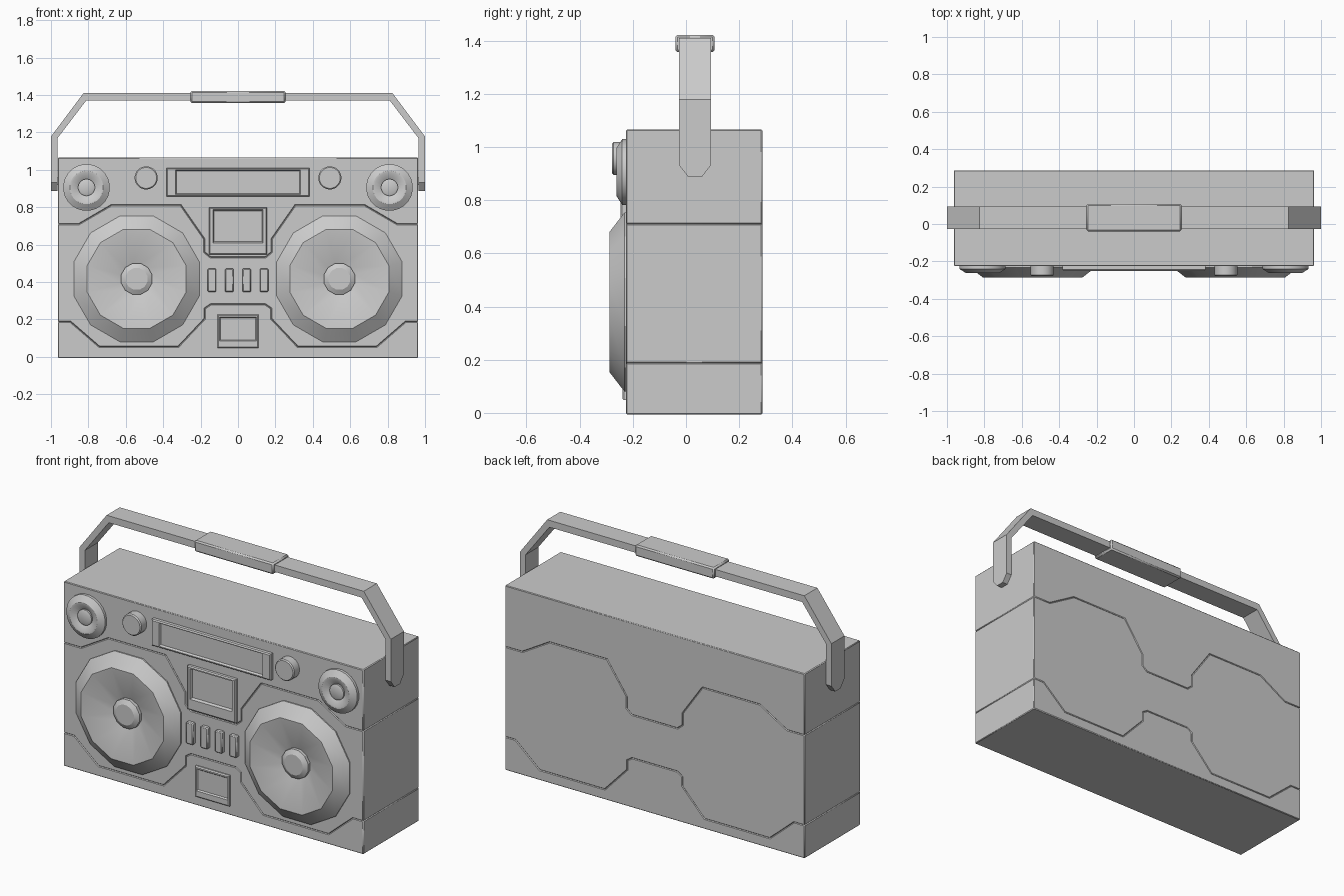
import bpy, bmesh, math
from mathutils import Vector

cube = bpy.data.objects.get("Cube")
if cube:
    bpy.data.objects.remove(cube, do_unlink=True)

grey = bpy.data.materials.new("light_grey")
grey.use_nodes = True
COLOUR = (0.6, 0.6, 0.6, 1)
grey.diffuse_color = COLOUR
grey.node_tree.nodes["Principled BSDF"].inputs["Base Color"].default_value = COLOUR

FRONT, BACK, HALF, TOP = -0.225, 0.287, 0.957, 1.06


def finish(bm, name, bevel=0.0, angle=30):
    bmesh.ops.recalc_face_normals(bm, faces=bm.faces)
    mesh = bpy.data.meshes.new(name)
    bm.to_mesh(mesh)
    bm.free()
    mesh.materials.append(grey)
    ob = bpy.data.objects.new(name, mesh)
    bpy.context.collection.objects.link(ob)
    bpy.ops.object.select_all(action="DESELECT")
    ob.select_set(True)
    bpy.context.view_layer.objects.active = ob
    bpy.ops.object.shade_smooth_by_angle(angle=math.radians(angle))
    if bevel:
        mod = ob.modifiers.new("soft_edges", "BEVEL")
        mod.width, mod.segments, mod.limit_method = bevel, 1, "ANGLE"
    return ob


def slab(name, outline, gap):
    """Shrink an xz outline by half the seam width and extrude it front to back."""
    bm = bmesh.new()
    face = bm.faces.new([bm.verts.new((x, FRONT, z)) for x, z in outline])
    rim = bmesh.ops.inset_region(bm, faces=[face], thickness=gap, use_even_offset=True)["faces"]
    bmesh.ops.delete(bm, geom=rim, context="FACES")
    new = bmesh.ops.extrude_face_region(bm, geom=list(bm.faces))["geom"]
    bmesh.ops.translate(bm, verts=[v for v in new if isinstance(v, bmesh.types.BMVert)],
                        vec=(0, BACK - FRONT, 0))
    return finish(bm, name, 0.004)


def box(name, x, y, z, bevel=0.0):
    bm = bmesh.new()
    bmesh.ops.create_cube(bm, size=1)
    for v in bm.verts:
        v.co = [sum(r) / 2 + c * (r[1] - r[0]) for r, c in zip((x, y, z), v.co)]
    return finish(bm, name, bevel)


def lathe(name, x, z, profile, sides, angle=30):
    """Revolve (radius, y) points around a front-to-back axis, a flat side on top."""
    bm = bmesh.new()
    rings = []
    for r, y in profile:
        turn = [2 * math.pi * (i + 0.5) / sides for i in range(sides)]
        rings.append([bm.verts.new((x + r * math.cos(a), y, z + r * math.sin(a))) for a in turn])
    for a, b in zip(rings, rings[1:]):
        for i in range(sides):
            j = (i + 1) % sides
            bm.faces.new((a[i], a[j], b[j], b[i]))
    bm.faces.new(rings[0])
    bm.faces.new(rings[-1])
    return finish(bm, name, 0, angle)


def framed_panel(name, x, z, front, hole_x, hole_z, depth):
    """Raised plate with a recessed rectangular window."""
    bm = bmesh.new()

    def loop(xr, zr, y):
        return [bm.verts.new((xr[i], y, zr[j])) for i, j in ((0, 0), (1, 0), (1, 1), (0, 1))]
    s = 0.006
    loops = [loop(x, z, FRONT + 0.01), loop(x, z, front + s),
             loop((x[0] + s, x[1] - s), (z[0] + s, z[1] - s), front),
             loop(hole_x, hole_z, front),
             loop((hole_x[0] + s, hole_x[1] - s), (hole_z[0] + s, hole_z[1] - s), front + depth)]
    for a, b in zip(loops, loops[1:]):
        for i in range(4):
            j = (i + 1) % 4
            bm.faces.new((a[i], a[j], b[j], b[i]))
    bm.faces.new(loops[0])
    bm.faces.new(loops[-1])
    return finish(bm, name)


# Casing: three interlocking slabs with a seam between them, over a hidden core
GAP = 0.006
EDGE = HALF + GAP
seam_high = [(-EDGE, 0.71), (-0.85, 0.71), (-0.675, 0.812), (-0.307, 0.812),
             (-0.18, 0.63), (-0.18, 0.56), (-0.147, 0.532)]
seam_low = [(-EDGE, 0.187), (-0.895, 0.187), (-0.74, 0.053), (-0.32, 0.053),
            (-0.177, 0.205), (-0.177, 0.26), (-0.145, 0.281)]
seam_high += [(-x, z) for x, z in reversed(seam_high)]
seam_low += [(-x, z) for x, z in reversed(seam_low)]
slab("casing_top", seam_high + [(EDGE, TOP + GAP), (-EDGE, TOP + GAP)], GAP)
slab("casing_middle", seam_low + seam_high[::-1], GAP)
slab("casing_bottom", [(-EDGE, -GAP), (EDGE, -GAP)] + seam_low[::-1], GAP)
IN = 0.015
box("casing_core", (-HALF + IN, HALF - IN), (FRONT + IN, BACK - IN), (IN, TOP - IN))

# Speakers, tweeters and knobs, one of each per side
for side, s in (("right", -1), ("left", 1)):
    lathe(side + "_speaker", s * 0.542, 0.417,
          [(0.348, FRONT + 0.01), (0.348, -0.232), (0.274, -0.287), (0.268, -0.287),
           (0.086, -0.232), (0.086, -0.25), (0.06, -0.265)], 12, 25)
    lathe(side + "_tweeter", s * 0.81, 0.906,
          [(0.125, FRONT + 0.01), (0.125, -0.24), (0.09, -0.262), (0.08, -0.262),
           (0.045, -0.242), (0.045, -0.252), (0.03, -0.258)], 24)
    lathe(side + "_knob", s * 0.491, 0.957,
          [(0.062, FRONT + 0.01), (0.062, -0.272), (0.056, -0.278)], 24)

# Display, cassette door and lower hatch
framed_panel("display", (-0.383, 0.383), (0.857, 1.01), -0.25,
             (-0.334, 0.334), (0.867, 1.0), 0.012)
framed_panel("cassette_door", (-0.155, 0.155), (0.547, 0.8), -0.247,
             (-0.135, 0.135), (0.61, 0.787), 0.016)
framed_panel("lower_hatch", (-0.11, 0.11), (0.048, 0.227), -0.239,
             (-0.1, 0.1), (0.085, 0.213), 0.008)

# Row of push buttons
for i in range(4):
    x = (i - 1.5) * 0.093
    box("button_%d" % (i + 1), (x - 0.023, x + 0.023), (-0.248, FRONT + 0.01), (0.347, 0.472), 0.005)

# Carrying handle: flat strap bent over the top, ends tapered
MID = 0.034
stations = [(1.0, 0.887, 0.966, 0.887, 0.025), (1.0, 0.932, 0.966, 0.932, 0.06),
            (1.0, 1.178, 0.966, 1.168, 0.06), (0.826, 1.41, 0.812, 1.37, 0.06)]
stations += [(-a, b, -c, d, h) for a, b, c, d, h in reversed(stations)]
bm = bmesh.new()
rings = [[bm.verts.new(p) for p in ((ox, MID - h, oz), (ox, MID + h, oz),
                                    (ix, MID + h, iz), (ix, MID - h, iz))]
         for ox, oz, ix, iz, h in stations]
for a, b in zip(rings, rings[1:]):
    for i in range(4):
        j = (i + 1) % 4
        bm.faces.new((a[i], a[j], b[j], b[i]))
bm.faces.new(rings[0])
bm.faces.new(rings[-1])
finish(bm, "handle")
box("handle_grip", (-0.254, 0.254), (MID - 0.074, MID + 0.074), (1.357, 1.422), 0.008)

# Pivots joining the handle to the casing
for side, s in (("right", -1), ("left", 1)):
    xs = sorted((s * 0.94, s * 0.97))
    box(side + "_pivot", xs, (MID - 0.02, MID + 0.02), (0.92, 0.96))
